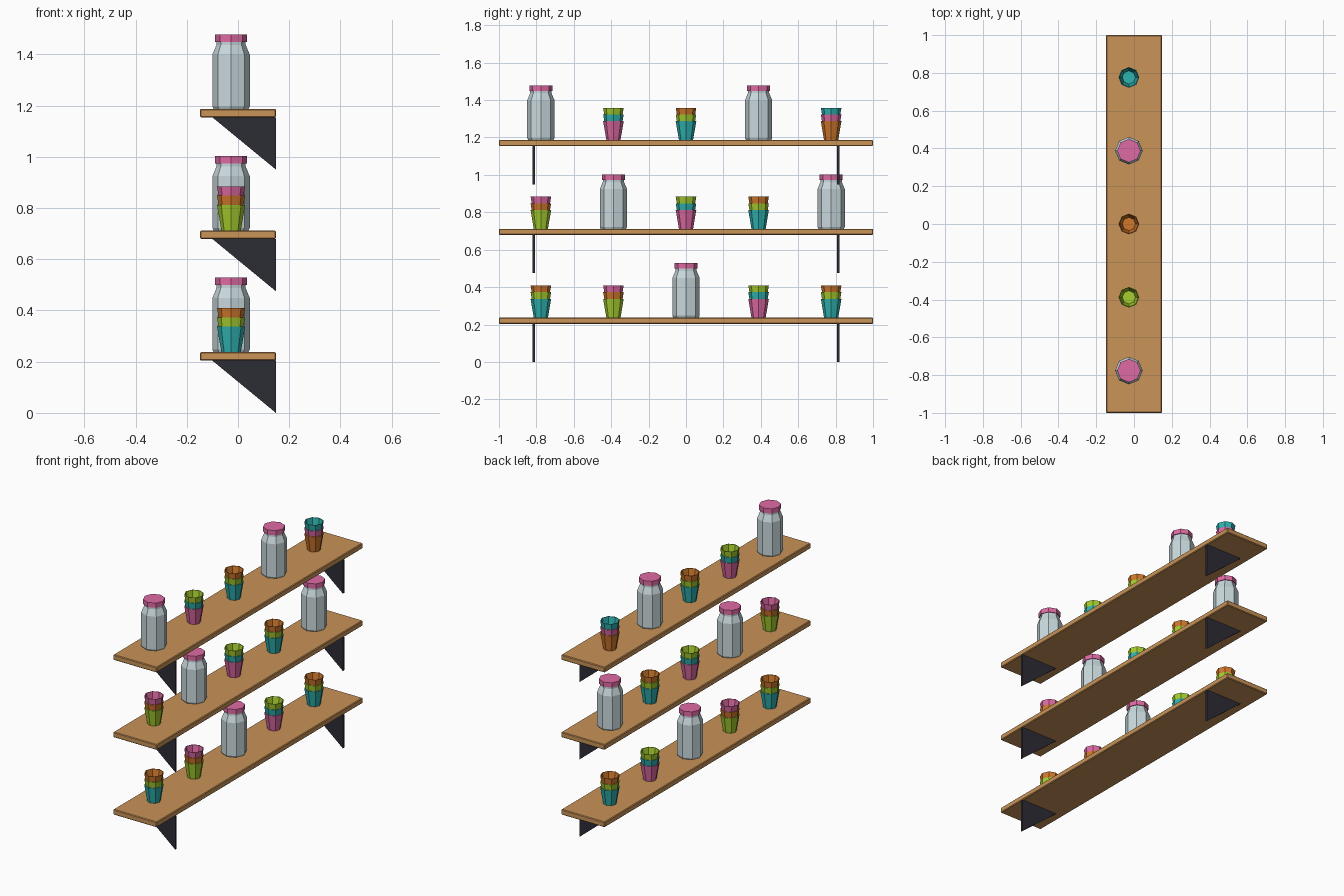
import bpy, bmesh, math

cube = bpy.data.objects.get("Cube")
if cube:
    bpy.data.objects.remove(cube, do_unlink=True)


def material(name, r, g, b):
    """Flat material from display (sRGB) values, stored as linear."""
    col = [(c / 255) ** 2.2 for c in (r, g, b)] + [1]
    m = bpy.data.materials.new(name)
    m.use_nodes = True
    m.diffuse_color = col
    m.node_tree.nodes["Principled BSDF"].inputs["Base Color"].default_value = col
    return m


WOOD = material("warm wood", 200, 146, 88)
METAL = material("dark metal", 48, 48, 56)
GLASS = material("pale glass", 200, 216, 220)
PINK = material("pink", 222, 106, 162)
TEAL = material("teal", 50, 178, 176)
LIME = material("lime", 164, 204, 50)
ORANGE = material("orange", 208, 120, 48)
CYCLE = [ORANGE, PINK, TEAL, LIME]


def finish(name, bm, mat, loc):
    bmesh.ops.recalc_face_normals(bm, faces=bm.faces)
    mesh = bpy.data.meshes.new(name)
    bm.to_mesh(mesh)
    bm.free()
    mesh.materials.append(mat)
    ob = bpy.data.objects.new(name, mesh)
    ob.location = loc
    bpy.context.collection.objects.link(ob)
    return ob


def lathe(name, profile, mat, loc, sides=8):
    """Faceted solid of revolution, capped at both ends of its (radius, z) profile."""
    bm = bmesh.new()
    rings = []
    for r, z in profile:
        angles = [math.tau * i / sides for i in range(sides)]
        rings.append([bm.verts.new((r * math.cos(a), r * math.sin(a), z)) for a in angles])
    for low, high in zip(rings, rings[1:]):
        for i in range(sides):
            j = (i + 1) % sides
            bm.faces.new((low[i], low[j], high[j], high[i]))
    bm.faces.new(rings[0])
    bm.faces.new(rings[-1])
    return finish(name, bm, mat, loc)


def shelf_board(name, z):
    bm = bmesh.new()
    bmesh.ops.create_cube(bm, size=1)
    bmesh.ops.scale(bm, vec=(0.296, 2, 0.033), verts=bm.verts)
    ob = finish(name, bm, WOOD, (0, 0, z - 0.0165))
    bevel = ob.modifiers.new("soft edge", "BEVEL")
    bevel.width = 0.004
    bevel.segments = 1


def bracket(name, y, z):
    """Triangular plate hanging under a board."""
    bm = bmesh.new()
    face = bm.faces.new([bm.verts.new((x, -0.007, h))
                         for x, h in ((-0.1, 0), (0.148, 0), (0.148, -0.204))])
    out = bmesh.ops.extrude_face_region(bm, geom=[face])
    moved = [v for v in out["geom"] if isinstance(v, bmesh.types.BMVert)]
    bmesh.ops.translate(bm, vec=(0, 0.014, 0), verts=moved)
    finish(name, bm, METAL, (0, y, z))


def jar(name, loc):
    lathe(name + "_body", [(0.068, 0), (0.073, 0.01), (0.073, 0.212), (0.057, 0.25),
                           (0.057, 0.266)], GLASS, loc)
    lathe(name + "_lid", [(0.062, 0.262), (0.062, 0.291)], PINK, loc)


def cup_stack(name, start, loc):
    """Three nested hollow cups, colours following the cycle from the lowest."""
    x, y, z = loc
    for k in range(3):
        lathe(f"{name}_cup_{k + 1}", [(0.038, 0), (0.055, 0.1), (0.051, 0.1), (0.035, 0.006)],
              CYCLE[(start + k) % 4], (x, y, z + 0.036 * k))


# Each row lists a jar (J) or the cycle index of the lowest cup, from front to back
ROWS = {"lower": "23J12", "middle": "3J12J", "upper": "J12J0"}
for level, (row, items) in enumerate(ROWS.items()):
    top = 0.237 + 0.475 * level
    shelf_board(row + "_shelf", top)
    for side, y in (("front", -0.813), ("back", 0.813)):
        bracket(f"{row}_{side}_bracket", y, top - 0.033)
    for i, item in enumerate(items):
        spot = (-0.027, (i - 2) * 0.388, top)
        if item == "J":
            jar(f"{row}_jar_{i + 1}", spot)
        else:
            cup_stack(f"{row}_stack_{i + 1}", int(item), spot)
